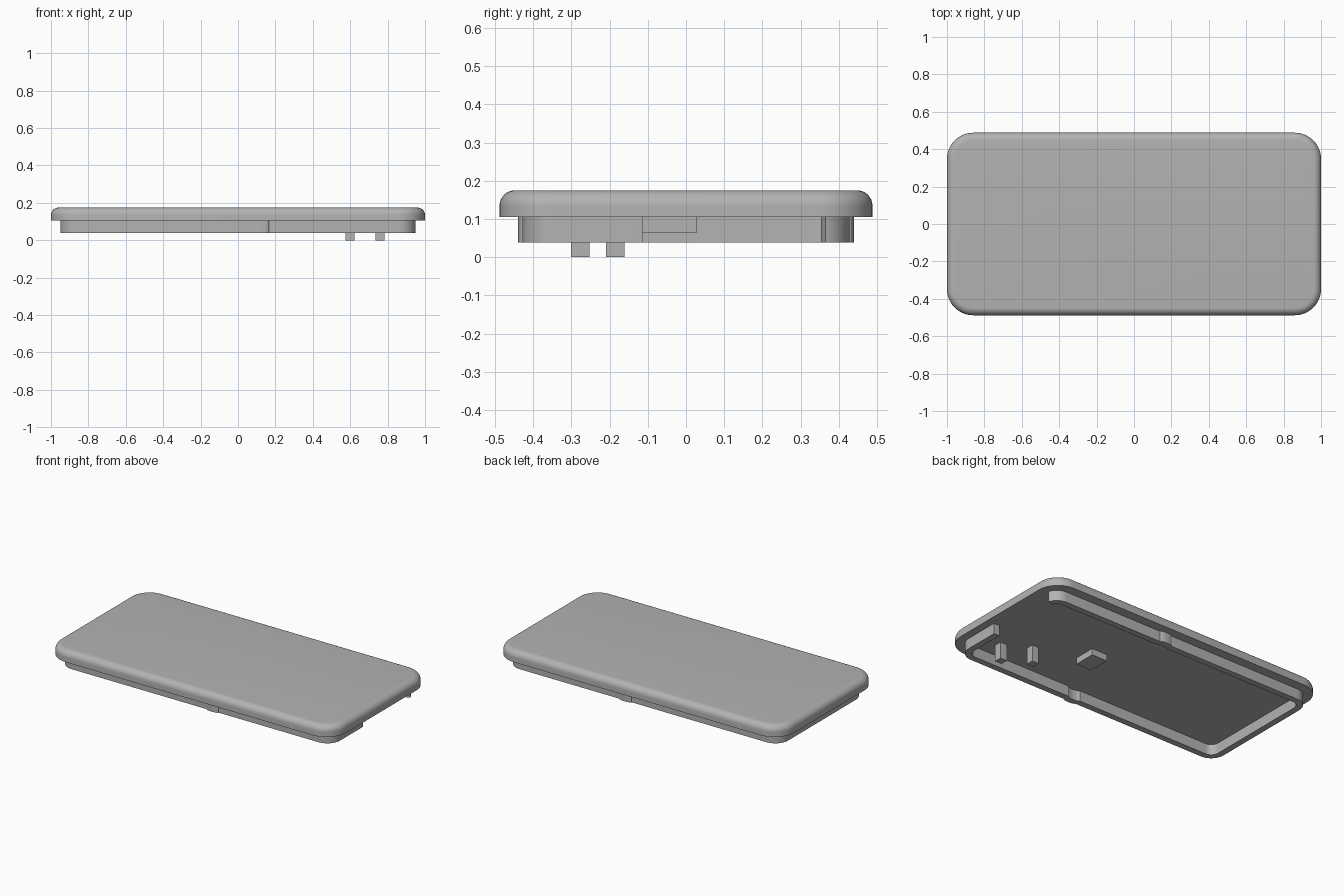
import bpy, bmesh
from math import sin, cos, pi, asin

cube = bpy.data.objects.get("Cube")
if cube:
    bpy.data.objects.remove(cube, do_unlink=True)

grey = bpy.data.materials.new("plain grey")
grey.use_nodes = True
colour = (0.45, 0.45, 0.45, 1)
grey.diffuse_color = colour
grey.node_tree.nodes["Principled BSDF"].inputs["Base Color"].default_value = colour

SEAM, LIP_BOTTOM, TOP = 0.105, 0.038, 0.175


def finish(name, bm):
    bmesh.ops.recalc_face_normals(bm, faces=bm.faces[:])
    mesh = bpy.data.meshes.new(name)
    bm.to_mesh(mesh)
    bm.free()
    mesh.materials.append(grey)
    obj = bpy.data.objects.new(name, mesh)
    bpy.context.collection.objects.link(obj)
    bpy.ops.object.select_all(action='DESELECT')
    obj.select_set(True)
    bpy.context.view_layer.objects.active = obj
    bpy.ops.object.shade_smooth_by_angle(angle=pi / 6)


def corner(sx, sy, hx, hy, r, a0, a1, n=12):
    cx, cy = sx * (hx - r), sy * (hy - r)
    steps = [a0 + (a1 - a0) * i / n for i in range(n + 1)]
    return [(cx + r * cos(a), cy + r * sin(a)) for a in steps]


def rounded(hx, hy, r):
    pts = []
    for i, (sx, sy) in enumerate([(1, 1), (-1, 1), (-1, -1), (1, -1)]):
        pts += corner(sx, sy, hx, hy, r, i * pi / 2, (i + 1) * pi / 2)
    return pts


def bridge(bm, a, b, closed=True):
    n = len(a)
    for i in range(n if closed else n - 1):
        j = (i + 1) % n
        bm.faces.new((a[i], a[j], b[j], b[i]))


# Lid: rounded slab with a soft upper edge
bm = bmesh.new()
SOFT = 0.04
levels = [(0, SEAM)]
for k in range(9):
    a = k * pi / 16
    levels.append((SOFT * (1 - cos(a)), TOP - SOFT + SOFT * sin(a)))
rings = [[bm.verts.new((x, y, z)) for x, y in rounded(1 - d, 0.488 - d, 0.14 - d)]
         for d, z in levels]
for low, high in zip(rings, rings[1:]):
    bridge(bm, low, high)
bm.faces.new(rings[0])
bm.faces.new(rings[-1])
finish("lid", bm)


# Lip: thin wall under the lid, open on one end, with a small bulge on each side
def lip_path(inset):
    hx, hy, r = 0.95 - inset, 0.428 - inset, 0.09 - inset
    start = asin(0.3)
    bulge = [(0.122 + 0.043 * cos(pi * i / 10), hy + 0.012 * sin(pi * i / 10))
             for i in range(11)]
    return (corner(1, 1, hx, hy, r, start, pi / 2) + bulge
            + corner(-1, 1, hx, hy, r, pi / 2, pi)
            + corner(-1, -1, hx, hy, r, pi, 1.5 * pi)
            + [(x, -y) for x, y in reversed(bulge)]
            + corner(1, -1, hx, hy, r, 1.5 * pi, 2 * pi) + [(hx, -0.112)])


bm = bmesh.new()
loops = [[bm.verts.new((x, y, z)) for x, y in lip_path(inset)]
         for inset, z in [(0, LIP_BOTTOM), (0, SEAM), (0.04, SEAM), (0.04, LIP_BOTTOM)]]
for i in range(4):
    bridge(bm, loops[i], loops[(i + 1) % 4], closed=False)
for end in (0, -1):
    bm.faces.new([loop[end] for loop in loops])
finish("lip", bm)


def block(name, x, y, wide, deep, bottom):
    bm = bmesh.new()
    bmesh.ops.create_cube(bm, size=1)
    bmesh.ops.scale(bm, vec=(wide, deep, SEAM - bottom), verts=bm.verts[:])
    bmesh.ops.translate(bm, vec=(x, y, (SEAM + bottom) / 2), verts=bm.verts[:])
    finish(name, bm)


# Posts and pad on the underside
block("inner_post", 0.6, -0.185, 0.048, 0.048, 0)
block("outer_post", 0.76, -0.277, 0.048, 0.048, 0)
block("pad", 0.28, -0.042, 0.11, 0.14, 0.064)
